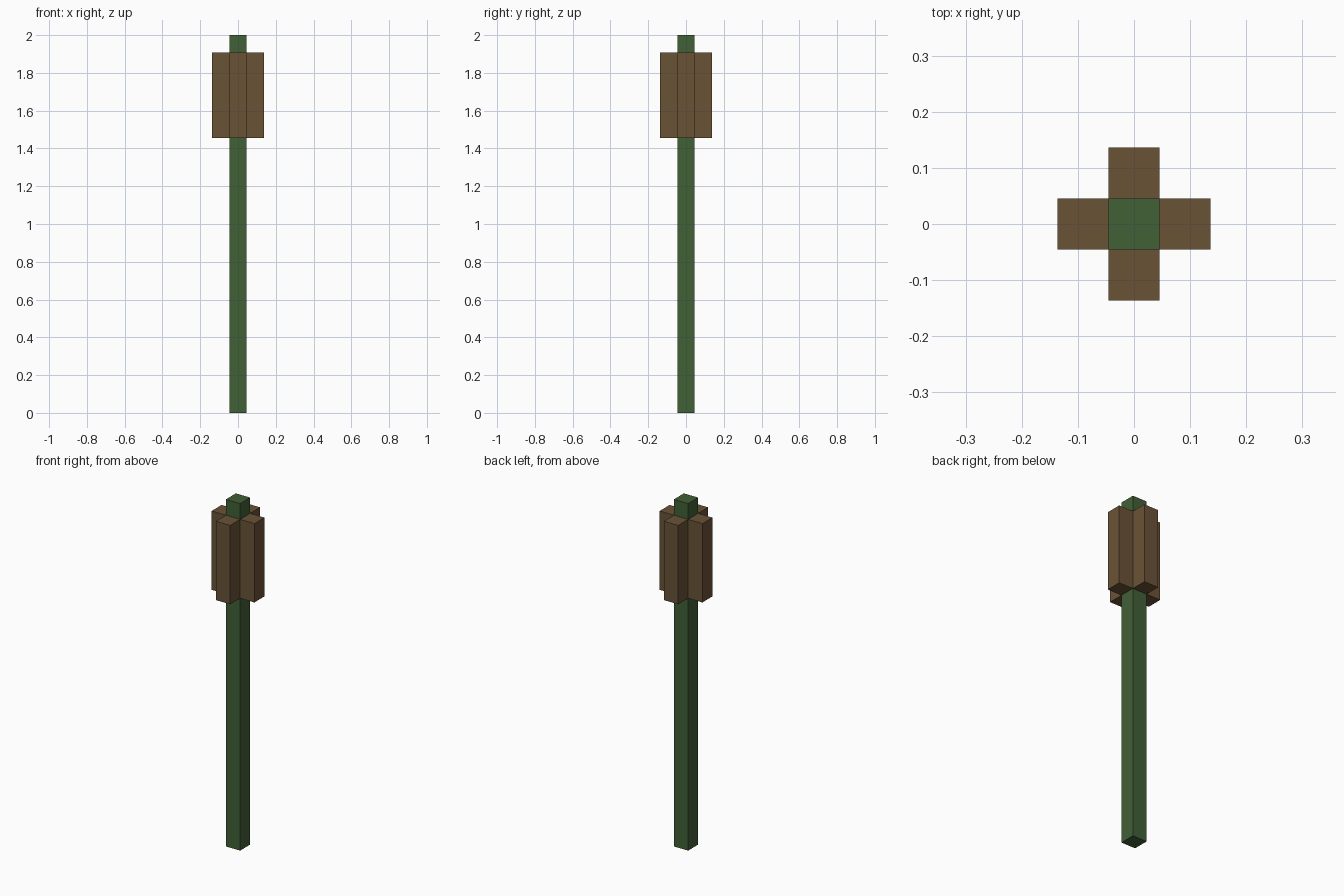
import bpy
import bmesh
from mathutils import Matrix, Vector

cube = bpy.data.objects.get("Cube")
if cube:
    bpy.data.objects.remove(cube, do_unlink=True)

UNIT = 2 / 22  # the model is 22 blocks tall


def make_material(name, color):
    mat = bpy.data.materials.new(name)
    mat.use_nodes = True
    mat.diffuse_color = color
    bsdf = next(n for n in mat.node_tree.nodes if n.type == "BSDF_PRINCIPLED")
    bsdf.inputs["Base Color"].default_value = color
    return mat


def make_box(name, x, y, bottom, top, mat):
    """One-block-wide square post, measured in blocks."""
    bm = bmesh.new()
    bmesh.ops.create_cube(bm, size=1, matrix=Matrix.Diagonal((UNIT, UNIT, (top - bottom) * UNIT, 1)))
    mesh = bpy.data.meshes.new(name)
    bm.to_mesh(mesh)
    bm.free()
    mesh.materials.append(mat)
    obj = bpy.data.objects.new(name, mesh)
    obj.location = Vector((x, y, (bottom + top) / 2)) * UNIT
    bpy.context.collection.objects.link(obj)
    return obj


green = make_material("stem green", (0.053, 0.116, 0.037, 1))
brown = make_material("seed head brown", (0.142, 0.086, 0.037, 1))

# Stem running the full height, poking out above the head
make_box("stem", 0, 0, 0, 22, green)

# Seed head: four lobes around the stem
lobes = {"front": (0, -1), "back": (0, 1), "left": (1, 0), "right": (-1, 0)}
for side, (x, y) in lobes.items():
    make_box("seed_head_" + side, x, y, 16, 21, brown)
